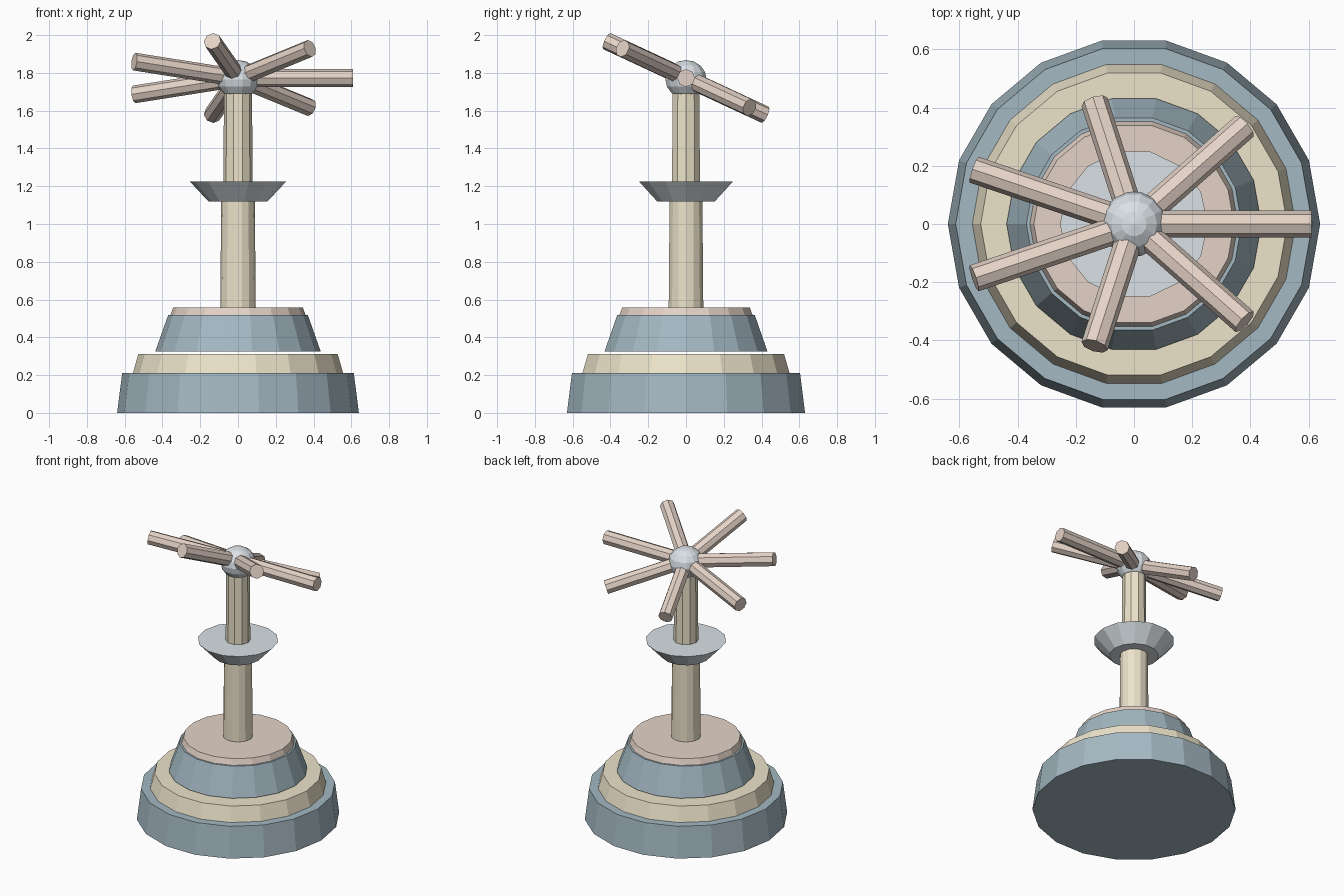
import bpy
from math import pi, sin, cos
from mathutils import Vector

if "Cube" in bpy.data.objects:
    bpy.data.objects.remove(bpy.data.objects["Cube"])


def material(name, rgb):
    m = bpy.data.materials.new(name)
    m.diffuse_color = (*rgb, 1)
    m.use_nodes = True
    m.node_tree.nodes["Principled BSDF"].inputs["Base Color"].default_value = m.diffuse_color
    return m


SLATE = material("slate", (0.37, 0.48, 0.54))
SAND = material("sand", (0.84, 0.77, 0.59))
CLAY = material("clay", (0.78, 0.65, 0.57))
STEEL = material("steel", (0.70, 0.75, 0.79))


def frustum(name, sides, r1, r2, z1, z2, mat):
    """Upright tapered drum with a corner facing +x."""
    bpy.ops.mesh.primitive_cone_add(
        vertices=sides, radius1=r1, radius2=r2, depth=z2 - z1,
        location=(0, 0, (z1 + z2) / 2), rotation=(0, 0, pi / 2))
    ob = bpy.context.object
    ob.name = name
    ob.data.materials.append(mat)
    return ob


# Stepped base
frustum("base_plinth", 18, 0.64, 0.613, 0, 0.212, SLATE)
frustum("base_step", 18, 0.556, 0.527, 0.212, 0.313, SAND)
frustum("base_drum", 18, 0.438, 0.37, 0.325, 0.517, SLATE)
frustum("base_cap", 18, 0.358, 0.344, 0.517, 0.557, CLAY)

# Column and flared collar
frustum("lower_column", 14, 0.094, 0.089, 0.557, 1.118, SAND)
frustum("collar", 14, 0.155, 0.255, 1.118, 1.225, STEEL)
frustum("upper_column", 10, 0.078, 0.074, 1.225, 1.69, SAND)

# Hub
HUB = Vector((0, 0, 1.773))
bpy.ops.mesh.primitive_uv_sphere_add(segments=14, ring_count=8, radius=0.112,
                                     location=(0, 0, 1.766), rotation=(0, 0, pi / 2))
hub = bpy.context.object
hub.name = "hub"
hub.scale.z = 0.91
hub.data.materials.append(STEEL)

# Seven spokes, leaning up at the front
for i in range(7):
    a = 2 * pi * i / 7
    tip = Vector((0.61 * cos(a), 0.43 * sin(a), -0.2 * sin(a)))
    start = tip * 0.1
    direction = tip - start
    bpy.ops.mesh.primitive_cylinder_add(
        vertices=8, radius=0.047, depth=direction.length,
        location=HUB + (tip + start) / 2,
        rotation=direction.to_track_quat('Z', 'Y').to_euler())
    spoke = bpy.context.object
    spoke.name = f"spoke_{i + 1}"
    spoke.data.materials.append(CLAY)
